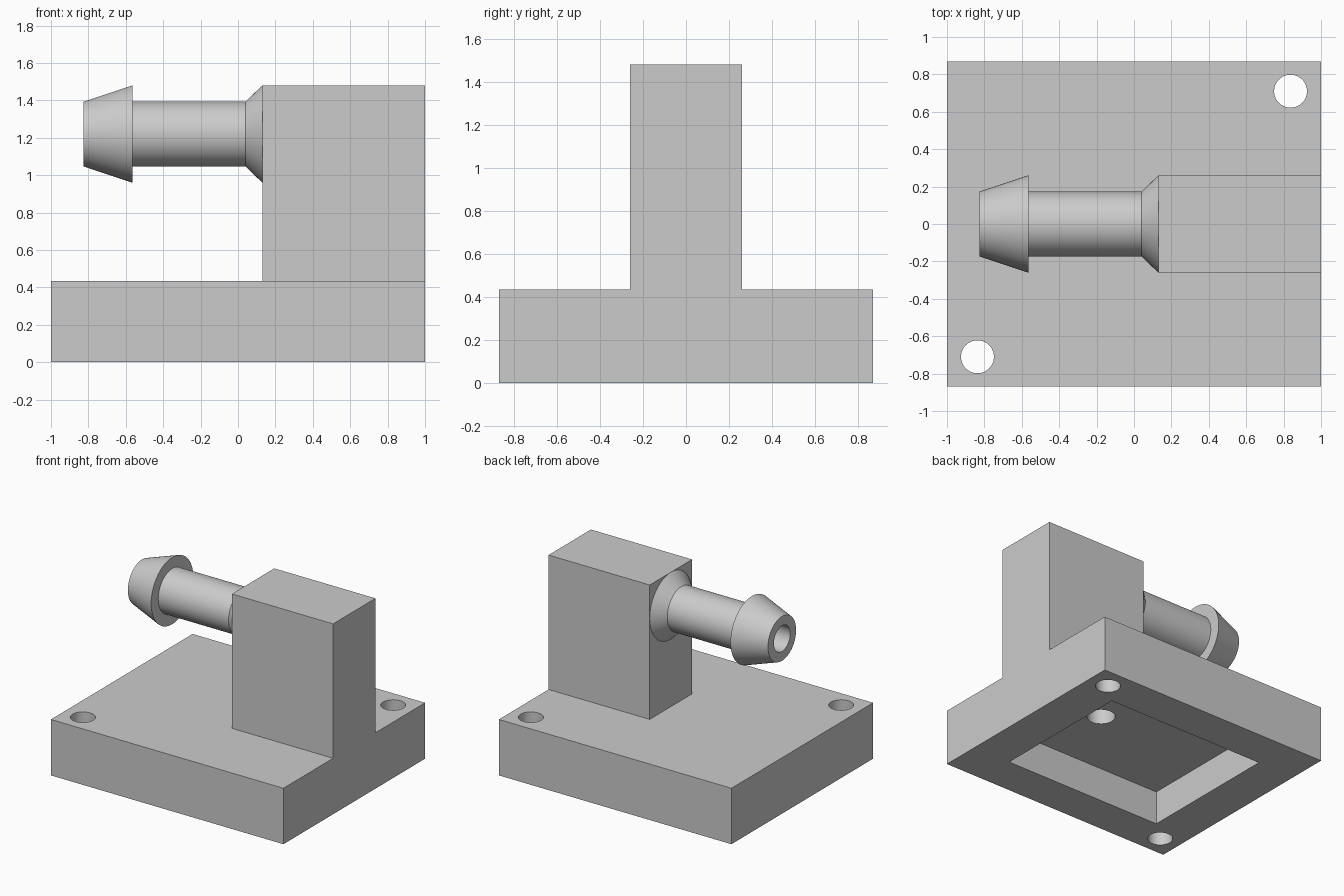
import bpy, bmesh, math
from mathutils import Matrix, Vector

if "Cube" in bpy.data.objects:
    bpy.data.objects.remove(bpy.data.objects["Cube"], do_unlink=True)

SEGMENTS = 64
BORE_R, HOLE_R = 0.1, 0.088
AXIS_Z, RISER_X = 1.22, 0.305
FACE_X, TIP_X = 0.13, -0.826
BASE_TOP, BLOCK_TOP, BLOCK_HALF = 0.435, 1.48, 0.26

grey = bpy.data.materials.new("plain_grey")
grey.use_nodes = True
grey.diffuse_color = (0.6, 0.6, 0.6, 1)
grey.node_tree.nodes["Principled BSDF"].inputs["Base Color"].default_value = grey.diffuse_color


def add_box(bm, low, high):
    low, high = Vector(low), Vector(high)
    place = Matrix.Translation((low + high) / 2) @ Matrix.Diagonal((*(high - low), 1))
    bmesh.ops.create_cube(bm, size=1, matrix=place)


def make_object(name, bm):
    bmesh.ops.recalc_face_normals(bm, faces=bm.faces)
    mesh = bpy.data.meshes.new(name)
    bm.to_mesh(mesh)
    bm.free()
    mesh.materials.append(grey)
    obj = bpy.data.objects.new(name, mesh)
    bpy.context.collection.objects.link(obj)
    return obj


def select_only(obj):
    bpy.ops.object.select_all(action="DESELECT")
    obj.select_set(True)
    bpy.context.view_layer.objects.active = obj


def cut(target, tool):
    """Subtract the tool, trying the second solver if the first spoils the part."""
    before = target.data
    for solver in ("MANIFOLD", "EXACT"):
        target.data = before.copy()
        select_only(target)
        mod = target.modifiers.new("cut", "BOOLEAN")
        mod.operation, mod.object, mod.solver = "DIFFERENCE", tool, solver
        bpy.ops.object.modifier_apply(modifier=mod.name)
        reach = max((v.co.x for v in target.data.vertices), default=0)
        if reach > 0.99 and len(target.data.polygons) > len(before.polygons):
            break
    bpy.data.meshes.remove(before)
    bpy.data.objects.remove(tool, do_unlink=True)


# Base plate, with the upright block drawn up from its top
bm = bmesh.new()
add_box(bm, (-1, -0.87, 0), (1, 0.87, BASE_TOP))
for point, normal in (((FACE_X, 0, 0), (1, 0, 0)),
                      ((0, BLOCK_HALF, 0), (0, 1, 0)),
                      ((0, -BLOCK_HALF, 0), (0, 1, 0))):
    bmesh.ops.bisect_plane(bm, geom=bm.verts[:] + bm.edges[:] + bm.faces[:],
                           plane_co=point, plane_no=normal)
foot = [f for f in bm.faces if f.normal.z > 0.9
        and f.calc_center_median().x > FACE_X
        and abs(f.calc_center_median().y) < BLOCK_HALF]
raised = bmesh.ops.extrude_discrete_faces(bm, faces=foot)["faces"]
bmesh.ops.translate(bm, verts=raised[0].verts[:], vec=(0, 0, BLOCK_TOP - BASE_TOP))
bmesh.ops.remove_doubles(bm, verts=bm.verts, dist=0.0001)
bmesh.ops.dissolve_limit(bm, angle_limit=0.01, verts=bm.verts, edges=bm.edges)
body = make_object("base_and_block", bm)

# Recess under the base
bm = bmesh.new()
add_box(bm, (-0.68, -0.565, -0.1), (0.68, 0.565, 0.26))
cut(body, make_object("recess", bm))

# Two mounting holes on opposite corners
for side in (-1, 1):
    bm = bmesh.new()
    bmesh.ops.create_cone(bm, cap_ends=True, segments=SEGMENTS, radius1=HOLE_R, radius2=HOLE_R,
                          depth=2, matrix=Matrix.Translation((side * 0.837, side * 0.71, 0)))
    cut(body, make_object("mount_hole", bm))

# Internal passage: up from the recess, mitred, then out through the block face
bm = bmesh.new()
rings = [[], [], []]
for i in range(SEGMENTS):
    angle = math.tau * i / SEGMENTS
    across, y = BORE_R * math.cos(angle), BORE_R * math.sin(angle)
    rings[0].append(bm.verts.new((RISER_X + across, y, 0.2)))
    rings[1].append(bm.verts.new((RISER_X + across, y, AXIS_Z + across)))
    rings[2].append(bm.verts.new((0, y, AXIS_Z + across)))
for lower, upper in zip(rings, rings[1:]):
    for i in range(SEGMENTS):
        bm.faces.new((lower[i - 1], lower[i], upper[i], upper[i - 1]))
bm.faces.new(rings[0])
bm.faces.new(rings[2])
cut(body, make_object("passage", bm))

# Barbed hose nozzle, turned about its long axis: (x, radius)
profile = [(FACE_X, BLOCK_HALF), (0.04, 0.173), (-0.565, 0.173), (-0.565, 0.26),
           (TIP_X, 0.173), (TIP_X, BORE_R), (FACE_X, BORE_R)]
bm = bmesh.new()
points = [bm.verts.new((x, 0, AXIS_Z + r)) for x, r in profile]
edges = [bm.edges.new(pair) for pair in zip(points, points[1:])]
bmesh.ops.spin(bm, geom=points + edges, cent=(0, 0, AXIS_Z), axis=(1, 0, 0),
               angle=math.tau, steps=SEGMENTS, use_merge=True)
bmesh.ops.remove_doubles(bm, verts=bm.verts, dist=0.0001)
nozzle = make_object("hose_nozzle", bm)

# Turn the open-ended nozzle's walls outward
if next(p for p in nozzle.data.polygons if abs(p.center.x - TIP_X) < 0.001).normal.x > 0:
    nozzle.data.flip_normals()

for obj in (body, nozzle):
    select_only(obj)
    bpy.ops.object.shade_smooth_by_angle(angle=math.radians(30))
